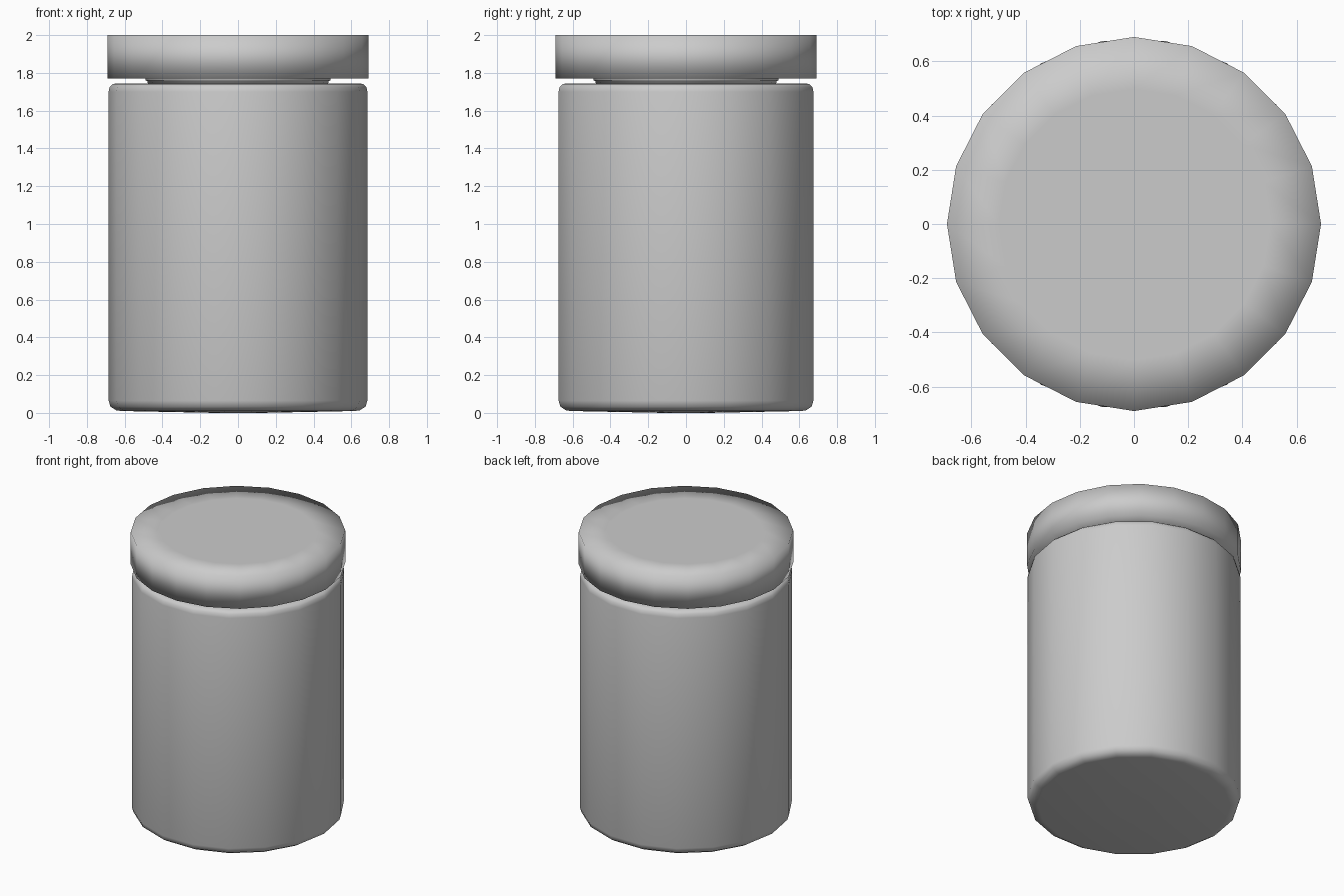
import bpy
import bmesh
from math import cos, sin, tau

if "Cube" in bpy.data.objects:
    bpy.data.objects.remove(bpy.data.objects["Cube"])


def lathe(name, profile, sides):
    """Revolve (radius, z) points listed bottom to top; ends are capped."""
    bm = bmesh.new()
    rings = [[bm.verts.new((r * cos(tau * i / sides), r * sin(tau * i / sides), z))
              for i in range(sides)] for r, z in profile]
    for low, high in zip(rings, rings[1:]):
        for i in range(sides):
            j = (i + 1) % sides
            bm.faces.new((low[i], low[j], high[j], high[i]))
    bm.faces.new(rings[0][::-1])
    bm.faces.new(rings[-1])
    mesh = bpy.data.meshes.new(name)
    bm.to_mesh(mesh)
    bm.free()
    mesh.shade_smooth()
    obj = bpy.data.objects.new(name, mesh)
    bpy.context.collection.objects.link(obj)
    return obj


# Jar body with rounded shoulders and a faintly bulging base
lathe("jar_body", [(0.12, 0.0), (0.62, 0.01), (0.645, 0.014), (0.675, 0.033), (0.685, 0.065),
                   (0.685, 1.70), (0.68, 1.725), (0.665, 1.74), (0.64, 1.745),
                   (0.48, 1.745)], 18)

# Short neck between body and lid
lathe("jar_neck", [(0.475, 1.735), (0.48, 1.757), (0.49, 1.760), (0.49, 1.78)], 20)

# Lid: softly shaded disc with an inner flat on top
lathe("jar_lid", [(0.50, 1.77), (0.69, 1.77), (0.69, 2.0), (0.50, 2.0)], 20)
